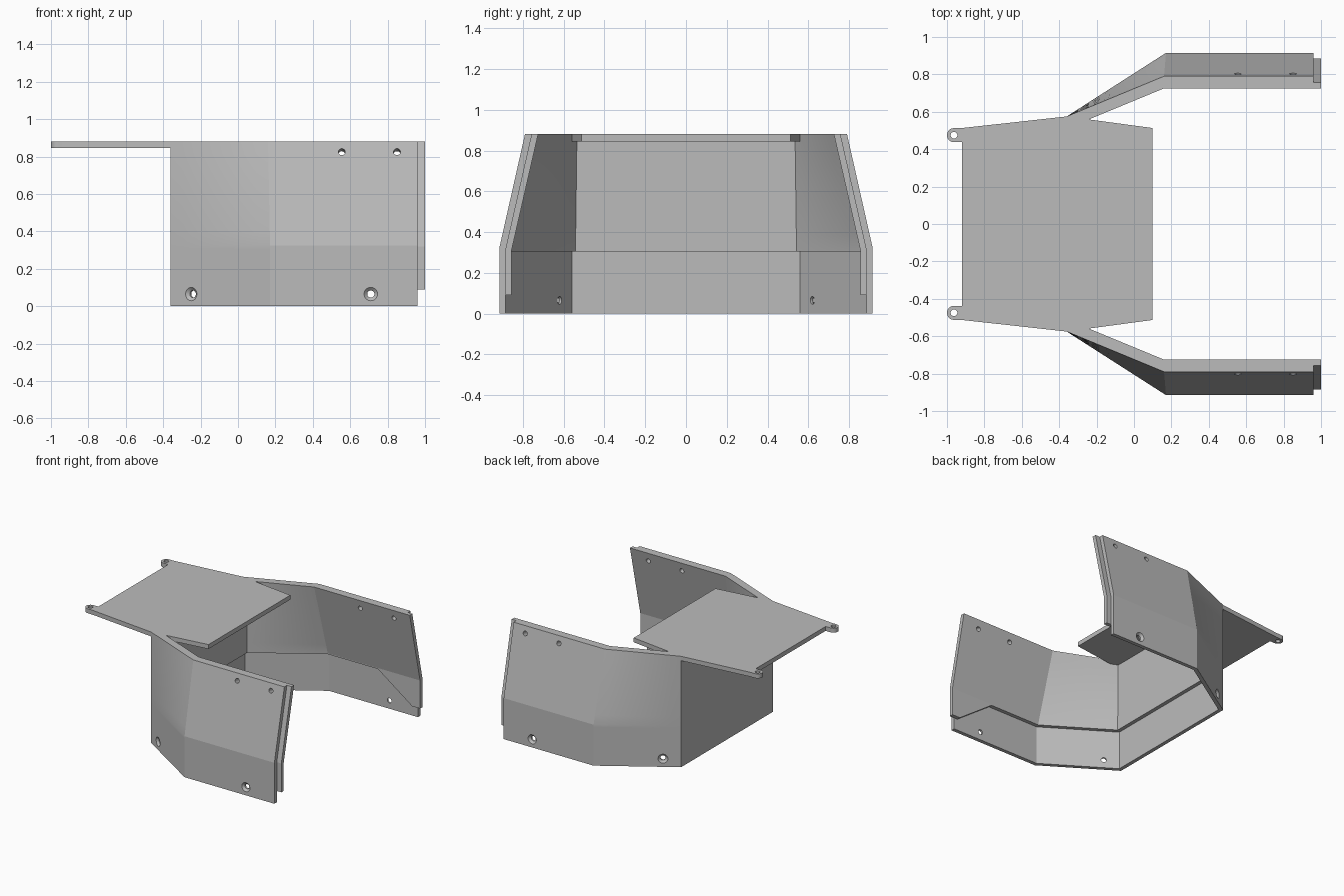
import bpy, bmesh, math
from mathutils import Vector

if "Cube" in bpy.data.objects:
    bpy.data.objects.remove(bpy.data.objects["Cube"])

mat = bpy.data.materials.new("light grey")
mat.diffuse_color = (0.5, 0.5, 0.5, 1)
mat.use_nodes = True
mat.node_tree.nodes["Principled BSDF"].inputs["Base Color"].default_value = mat.diffuse_color


def new_object(name, bm):
    bmesh.ops.recalc_face_normals(bm, faces=bm.faces[:])
    me = bpy.data.meshes.new(name)
    bm.to_mesh(me)
    bm.free()
    me.materials.append(mat)
    ob = bpy.data.objects.new(name, me)
    bpy.context.collection.objects.link(ob)
    return ob


def boolean(target, other, op):
    mod = target.modifiers.new(op, 'BOOLEAN')
    mod.operation, mod.solver, mod.object = op, 'EXACT', other
    bpy.context.view_layer.objects.active = target
    bpy.ops.object.modifier_apply(modifier=mod.name)
    bpy.data.objects.remove(other)


def lathe(name, origin, axis, profile, n=32):
    """Closed solid of revolution; profile = (distance along axis, radius)."""
    bm = bmesh.new()
    q = Vector(axis).to_track_quat('Z', 'Y')
    rings = [[bm.verts.new(Vector(origin) + q @ Vector((r * math.cos(2 * math.pi * i / n),
              r * math.sin(2 * math.pi * i / n), h))) for i in range(n)] for h, r in profile]
    for a, b in zip(rings, rings[1:]):
        for i in range(n):
            bm.faces.new((a[i], a[(i + 1) % n], b[(i + 1) % n], b[i]))
    bm.faces.new(rings[0])
    bm.faces.new(rings[-1])
    return new_object(name, bm)


# Wall: a two-layer U shell, built as filled cells on a (layer, row, column) lattice
OFFSETS = [0, 0.03, 0.06]
N = 8                                     # steps along the twisted panels
TOP, X0, Y0 = 0.88, -0.36, 0.575
STRAIGHT = [1.0, 0.96, 0.93, 0.63]        # straight panel columns ahead of the bend


def path(d, slope, y_out, y_step):
    """Half plan outline at inward offset d, from open end to back corner."""
    k = math.sqrt(1 + slope * slope)
    y = y_out - y_step * d
    xb = X0 + (y - Y0 + d * k) / slope
    xc = X0 + d
    yc = Y0 + slope * d - d * k
    pts = [Vector((x, y)) for x in STRAIGHT]
    return pts + [Vector((xb, y)).lerp(Vector((xc, yc)), i / N) for i in range(N + 1)]


def ledge(x):
    return 0.305 - 0.215 * min(max((x - 0.63) / 0.3, 0), 1)


ROWS = 8
lattice = {}
for l, d in enumerate(OFFSETS):
    low, high = path(d, 0.64, 0.915, 1.0), path(d, 0.413, 0.79, 1.08)
    kink = 0.325 - 0.2 * d
    for c, (a, b) in enumerate(zip(low, high)):
        pts = [(*a, 0), (*a, ledge(a.x))]
        for i in range(ROWS + 1):
            t = i / ROWS
            pts.append((*a.lerp(b, t), kink + (TOP - kink) * t))
        for r, p in enumerate(pts):
            lattice[l, r, c] = p
half = len(STRAIGHT) + N + 1
ncol, nrow = 2 * half, ROWS + 3
for (l, r, c), p in list(lattice.items()):
    lattice[l, r, ncol - 1 - c] = (p[0], -p[1], p[2])


def filled(l, r, c):
    if not (0 <= l < 2 and 0 <= r < nrow - 1 and 0 <= c < ncol - 1):
        return False
    if l == 0:                            # outer layer stops short of the tongue
        return 0 < c < ncol - 2
    return r >= 1                         # inner layer starts at the ledge


bm = bmesh.new()
verts = {}


def vert(key):
    if key not in verts:
        verts[key] = bm.verts.new(lattice[key])
    return verts[key]


for l in range(2):
    for r in range(nrow - 1):
        for c in range(ncol - 1):
            if not filled(l, r, c):
                continue
            for ax in range(3):
                for s in (0, 1):
                    nb = [l, r, c]
                    nb[ax] += 2 * s - 1
                    if filled(*nb):
                        continue
                    u, v = [i for i in range(3) if i != ax]
                    quad = []
                    for du, dv in ((0, 0), (1, 0), (1, 1), (0, 1)):
                        key = [l, r, c]
                        key[ax] += s
                        key[u] += du
                        key[v] += dv
                        quad.append(vert(tuple(key)))
                    bm.faces.new(quad)
body = new_object("shroud_body", bm)

# Top plate with two rounded hinge tabs
R, TX, TY = 0.0375, -0.9625, 0.475
side = [(0.1, 0.513), (X0, Y0), (-0.92, 0.513)]
side += [(TX + R * math.cos(a), TY + R * math.sin(a))
         for a in (math.pi / 2 + math.pi * i / 16 for i in range(17))]
side.append((-0.92, TY - R))
outline = side + [(x, -y) for x, y in reversed(side)]
bm = bmesh.new()
face = bm.faces.new([bm.verts.new((x, y, 0.845)) for x, y in outline])
ext = bmesh.ops.extrude_face_region(bm, geom=[face])
bmesh.ops.translate(bm, vec=(0, 0, 0.035),
                    verts=[g for g in ext["geom"] if isinstance(g, bmesh.types.BMVert)])
plate = new_object("top_plate", bm)
boolean(body, plate, 'UNION')

# Screw holes: plain at the top, countersunk at the bottom, vertical in the tabs
plain = [(0.1, 0.018), (-0.12, 0.018)]
sunk = [(0.06, 0.036), (0, 0.036), (-0.016, 0.019), (-0.08, 0.019)]
for s in (1, -1):
    for x in (0.555, 0.85):
        boolean(body, lathe("hole", (x, s * 0.803, 0.825), (0, s * 0.975, 0.22), plain), 'DIFFERENCE')
    boolean(body, lathe("hole", (0.71, s * 0.915, 0.065), (0, s, 0), sunk), 'DIFFERENCE')
    boolean(body, lathe("hole", (-0.25, s * 0.6454, 0.065), (-0.539, s * 0.842, 0), sunk), 'DIFFERENCE')
    boolean(body, lathe("hole", (TX, s * TY, 0.86), (0, 0, 1), plain), 'DIFFERENCE')

bpy.ops.object.select_all(action='DESELECT')
body.select_set(True)
bpy.context.view_layer.objects.active = body
bpy.ops.object.shade_smooth_by_angle(angle=math.radians(12))
